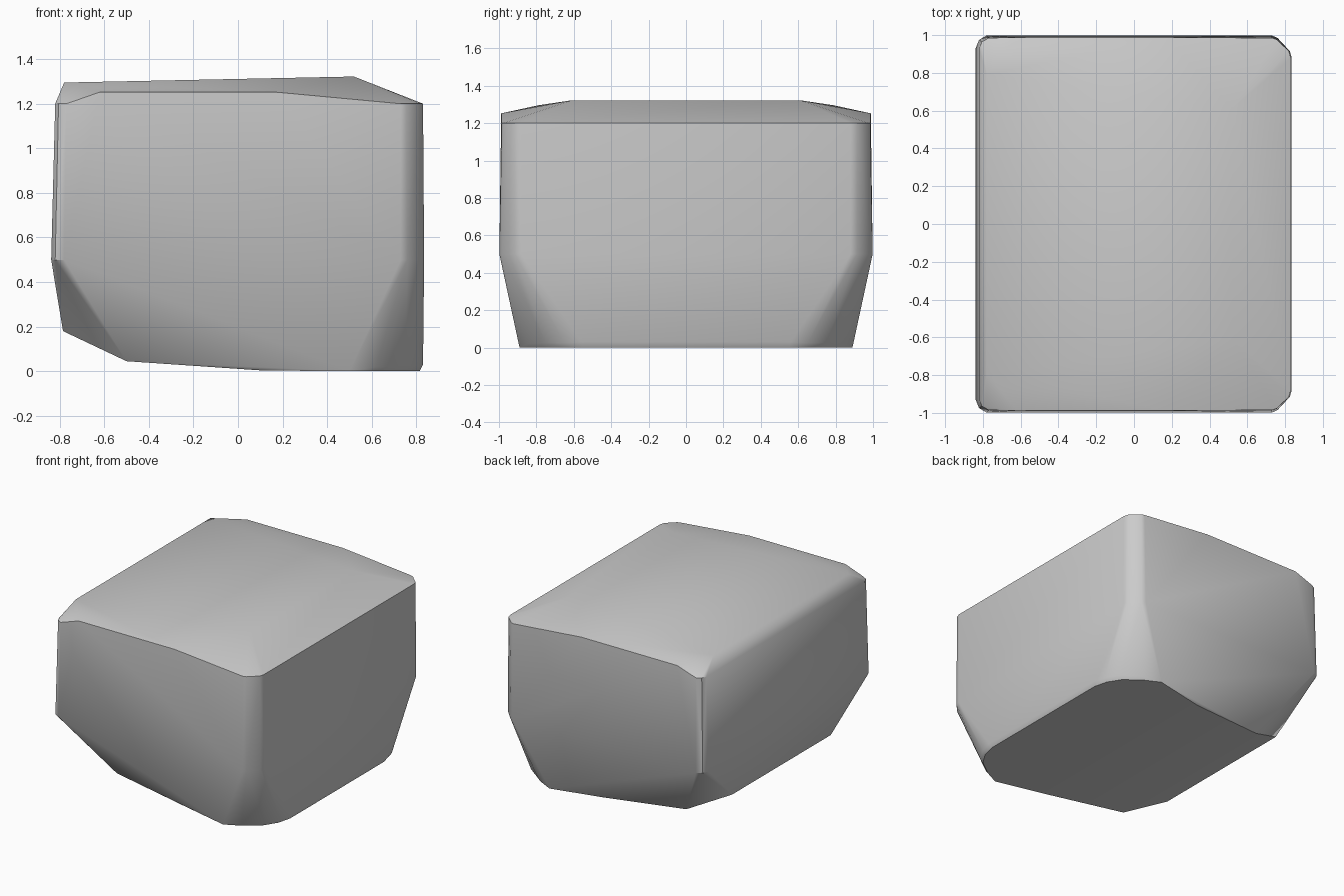
import bpy
import bmesh
import math

if "Cube" in bpy.data.objects:
    bpy.data.objects.remove(bpy.data.objects["Cube"])

# Half of the boulder block (y > 0); every point is mirrored to y < 0
crown = [(-0.78, 0.79, 1.295), (0.52, 0.61, 1.322)]
rim = [(0.83, 0.88, 1.2), (0.82, 0.915, 1.2), (0.755, 0.977, 1.2), (0.73, 0.985, 1.2),
       (0.17, 0.988, 1.252), (-0.62, 0.988, 1.252), (-0.77, 0.985, 1.2),
       (-0.805, 0.965, 1.2), (-0.82, 0.93, 1.2)]
belt = [(0.835, 0.88, 0.5), (0.825, 0.915, 0.5), (0.76, 0.985, 0.5), (0.73, 0.998, 0.5),
        (-0.78, 0.998, 0.5), (-0.82, 0.975, 0.5), (-0.838, 0.93, 0.5)]
# Rounded right end of the base: narrow bevel just above the ground
foot = [(0.83, 0.56, 0.03), (0.81, 0.65, 0.025), (0.75, 0.75, 0.025), (0.62, 0.845, 0.02),
        (0.815, 0.55, 0.0), (0.79, 0.65, 0.0), (0.73, 0.745, 0.0),
        (0.61, 0.835, 0.0), (0.5, 0.89, 0.0), (0.1, 0.8, 0.004)]
# Undercut left end of the base
undercut = [(-0.5, 0.71, 0.045), (-0.785, 0.58, 0.18)]

bm = bmesh.new()
for x, y, z in crown + rim + belt + foot + undercut:
    for side in (1, -1):
        bm.verts.new((x, y * side, z))
hull = bmesh.ops.convex_hull(bm, input=bm.verts[:])
loose = [v for v in bm.verts if not v.link_faces]
bmesh.ops.delete(bm, geom=loose, context='VERTS')
# Merge flat triangles into clean panels
bmesh.ops.dissolve_limit(bm, angle_limit=math.radians(0.5), verts=bm.verts[:], edges=bm.edges[:])
bmesh.ops.recalc_face_normals(bm, faces=bm.faces[:])

mesh = bpy.data.meshes.new("rock_block")
bm.to_mesh(mesh)
bm.free()
rock = bpy.data.objects.new("rock_block", mesh)
bpy.context.collection.objects.link(rock)

# Plain grey stone
grey = bpy.data.materials.new("stone_grey")
grey.diffuse_color = (0.6, 0.6, 0.6, 1.0)
grey.use_nodes = True
grey.node_tree.nodes["Principled BSDF"].inputs["Base Color"].default_value = grey.diffuse_color
mesh.materials.append(grey)

# Soft corners, crisp outer edges
bpy.context.view_layer.objects.active = rock
rock.select_set(True)
bpy.ops.object.shade_smooth_by_angle(angle=math.radians(30))
